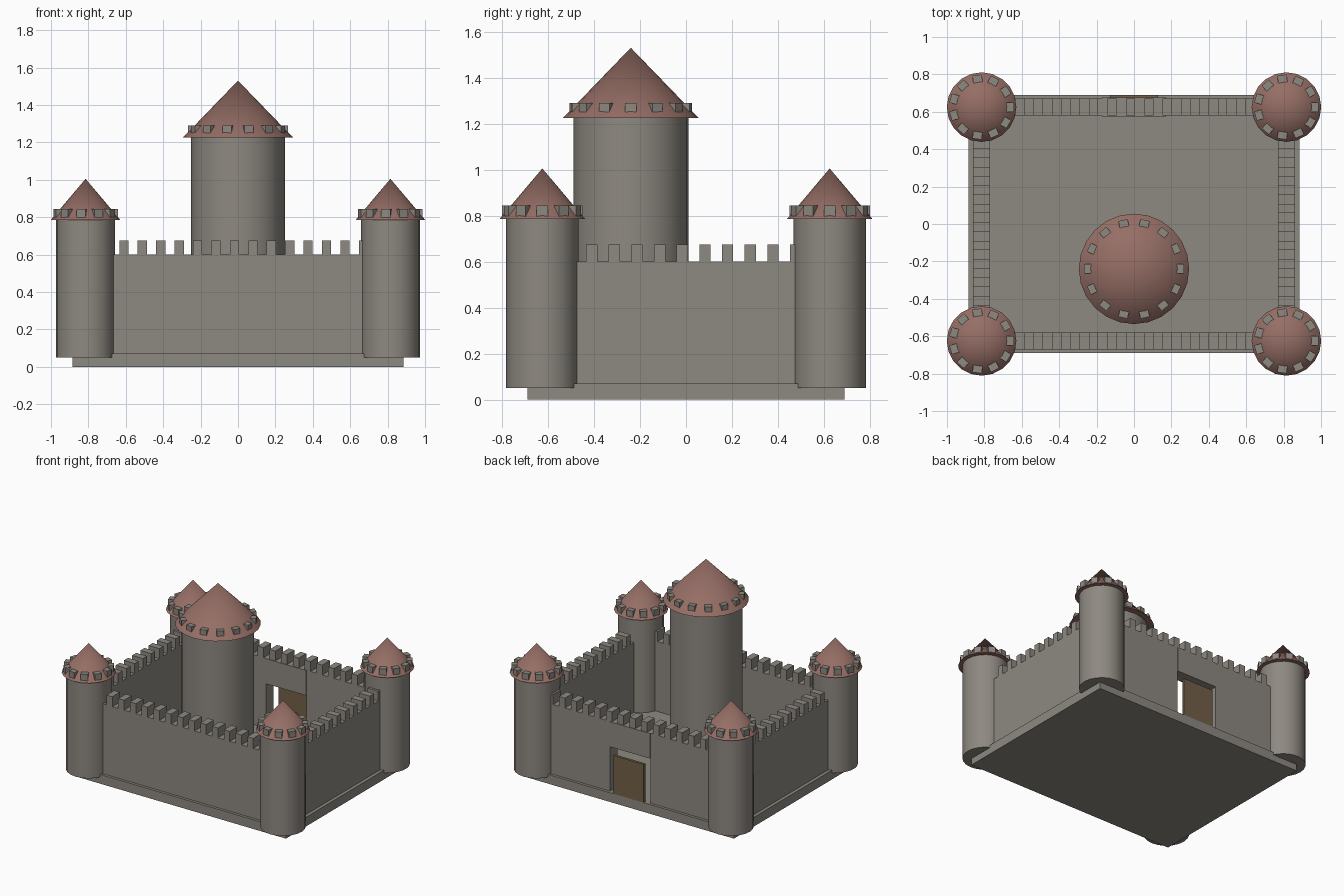
import bpy
import math

cube = bpy.data.objects.get("Cube")
if cube:
    bpy.data.objects.remove(cube, do_unlink=True)


def material(name, colour):
    mat = bpy.data.materials.new(name)
    mat.use_nodes = True
    mat.diffuse_color = (*colour, 1)
    mat.node_tree.nodes["Principled BSDF"].inputs["Base Color"].default_value = (*colour, 1)
    return mat


STONE = material("grey stone", (0.27, 0.25, 0.22))
TILE = material("red roof tile", (0.30, 0.155, 0.13))
WOOD = material("brown wood", (0.17, 0.115, 0.065))


def finish(name, mat, smooth=False):
    obj = bpy.context.object
    obj.name = name
    obj.data.materials.append(mat)
    if smooth:
        bpy.ops.object.shade_smooth_by_angle(angle=math.radians(35))
    return obj


def box(name, mat, x, y, z, turn=0):
    """Box spanning the (low, high) ranges x, y and z, turned about its own centre."""
    spans = (x, y, z)
    bpy.ops.mesh.primitive_cube_add(size=1, location=[sum(s) / 2 for s in spans])
    obj = bpy.context.object
    obj.scale = [s[1] - s[0] for s in spans]
    obj.rotation_euler.z = turn
    return finish(name, mat)


def cone(name, mat, x, y, low, high, r1, r2, sides):
    bpy.ops.mesh.primitive_cone_add(vertices=sides, radius1=r1, radius2=r2, depth=high - low,
                                    location=(x, y, (low + high) / 2))
    return finish(name, mat, True)


def around(centre, width):
    return (centre - width / 2, centre + width / 2)


def tower(name, x, y, low, eave, apex, radius, overhang, sides, teeth, tooth_r, tooth_top):
    # Round shaft, pointed roof and a ring of small blocks set into the roof
    cone(name + "_shaft", STONE, x, y, low, eave, radius, radius, sides)
    cone(name + "_roof", TILE, x, y, eave, apex, overhang, 0, sides)
    for i in range(teeth):
        a = math.tau * i / teeth
        box(name + "_merlon", STONE, around(x + tooth_r * math.cos(a), 0.045),
            around(y + tooth_r * math.sin(a), 0.05), (tooth_top - 0.05, tooth_top), a)


TX, TY = 0.815, 0.625      # tower centres, also the wall centre lines
THICK = 0.09
FLOOR, TOP, CREST = 0.07, 0.6, 0.675
STEP = 0.0985

# Base slab
box("base", STONE, (-0.885, 0.885), (-0.69, 0.69), (0, FLOOR))

# Corner towers and keep
for sx, side in ((-1, "right"), (1, "left")):
    for sy, end in ((-1, "front"), (1, "back")):
        tower(f"{end}_{side}_tower", sx * TX, sy * TY, 0.05, 0.785, 1.005,
              0.157, 0.186, 20, 11, 0.15, 0.845)
tower("keep", 0, -0.24, FLOOR, 1.225, 1.53, 0.25, 0.295, 24, 14, 0.245, 1.29)

# Side walls and their battlements
for sx, side in ((-1, "right"), (1, "left")):
    span = around(sx * TX, THICK)
    box(side + "_wall", STONE, span, (-TY, TY), (FLOOR, TOP))
    for i in range(10):
        box(side + "_merlon", STONE, span, around(-0.41 + i * STEP, 0.049), (TOP, CREST))

# Front wall, and back wall split by the gateway
GATE = 0.17
box("front_wall", STONE, (-TX, TX), around(-TY, THICK), (FLOOR, TOP))
box("back_wall_right", STONE, (-TX, -GATE), around(TY, THICK), (FLOOR, TOP))
box("back_wall_left", STONE, (GATE, TX), around(TY, THICK), (FLOOR, TOP))
box("gate_lintel", STONE, (-GATE, GATE), around(TY, THICK + 0.01), (0.41, TOP))
for sy, end in ((-1, "front"), (1, "back")):
    for i in range(14):
        box(end + "_merlon", STONE, around(-0.61 + i * STEP, 0.049),
            around(sy * TY, THICK), (TOP, CREST))

# Gate door standing at the outer face of the gateway
box("gate_door", WOOD, (-0.128, 0.128), (0.67, 0.69), (FLOOR, 0.36))
